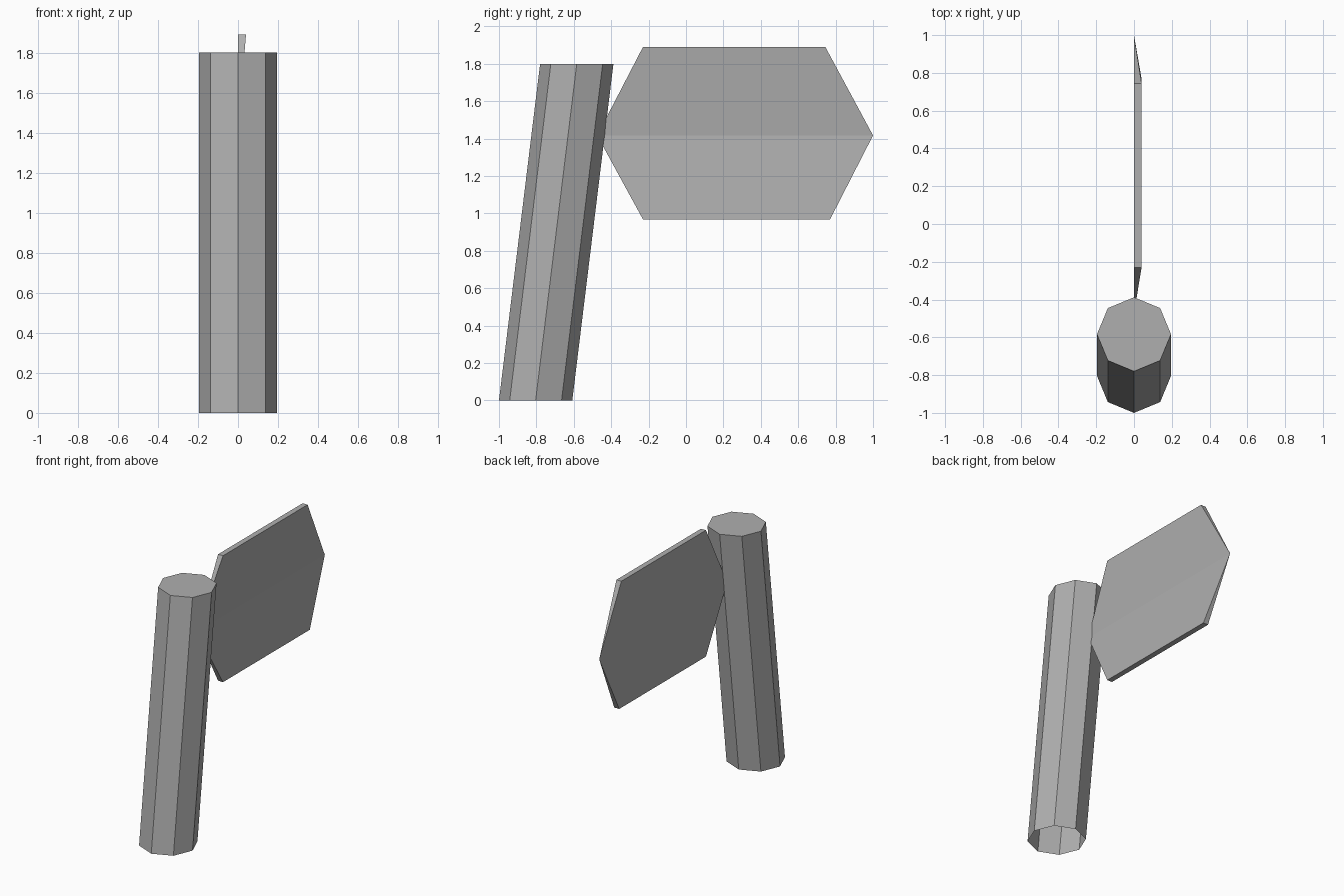
import bpy
import bmesh
from mathutils import Vector

cube = bpy.data.objects.get("Cube")
if cube:
    bpy.data.objects.remove(cube, do_unlink=True)

# One plain mid grey for everything
grey = bpy.data.materials.new("plain_grey")
grey.use_nodes = True
grey.diffuse_color = (0.43, 0.43, 0.43, 1)
for node in grey.node_tree.nodes:
    if node.type == 'BSDF_PRINCIPLED':
        node.inputs["Base Color"].default_value = grey.diffuse_color


def finish(bm, name):
    mesh = bpy.data.meshes.new(name)
    bm.to_mesh(mesh)
    bm.free()
    mesh.materials.append(grey)
    obj = bpy.data.objects.new(name, mesh)
    bpy.context.collection.objects.link(obj)
    return obj


# Leaning post: eight-sided, closed on top, open underneath
HEIGHT, RADIUS, LEAN = 1.8, 0.196, 0.22
bm = bmesh.new()
bmesh.ops.create_cone(bm, cap_ends=True, segments=8, radius1=RADIUS,
                      radius2=RADIUS, depth=HEIGHT)
bottom = [f for f in bm.faces if f.normal.z < -0.9]
bmesh.ops.delete(bm, geom=bottom, context='FACES_ONLY')
for v in bm.verts:
    v.co.z += HEIGHT / 2
    v.co.y += RADIUS - 1 + LEAN * v.co.z / HEIGHT
finish(bm, "leaning_post")

# Six-sided blade: flat on one side, the other side folds in to the midline
THICK = 0.04
TOP = [(-0.23, 1.89), (0.745, 1.89)]
BOTTOM = [(-0.23, 0.968), (0.77, 0.968)]
TIPS = [(-0.475, 1.417), (1.0, 1.417)]
bm = bmesh.new()


def row(points, x):
    return [bm.verts.new(Vector((x, y, z))) for y, z in points]


tip_a, tip_b = row(TIPS, 0)
flat_top, flat_bottom = row(TOP, 0), row(BOTTOM, 0)
flat_side = [tip_a, *flat_top, tip_b, *reversed(flat_bottom)]
bm.faces.new(flat_side)
for flat, pts in ((flat_top, TOP), (flat_bottom, BOTTOM)):
    outer = row(pts, THICK)
    bm.faces.new([tip_a, tip_b, outer[1], outer[0]])       # folded half
    bm.faces.new([flat[0], flat[1], outer[1], outer[0]])   # long rim
    bm.faces.new([tip_a, flat[0], outer[0]])               # tapering rims
    bm.faces.new([tip_b, flat[1], outer[1]])
bmesh.ops.recalc_face_normals(bm, faces=bm.faces)
finish(bm, "folded_blade")
